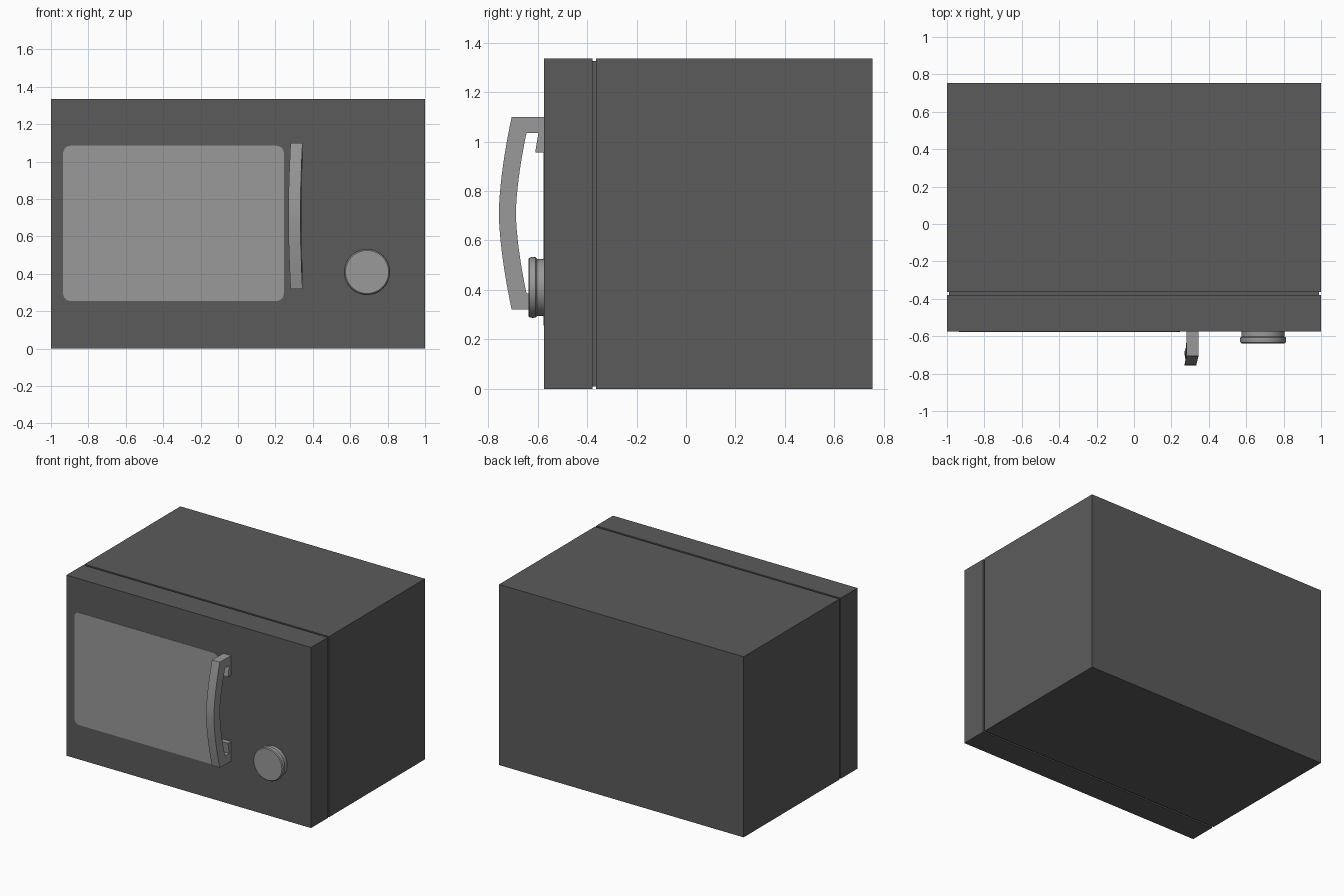
import bpy, bmesh, math

if "Cube" in bpy.data.objects:
    bpy.data.objects.remove(bpy.data.objects["Cube"])


def material(name, v):
    m = bpy.data.materials.new(name)
    m.diffuse_color = (v, v, v, 1)
    m.use_nodes = True
    m.node_tree.nodes["Principled BSDF"].inputs["Base Color"].default_value = m.diffuse_color
    return m


DARK = material("dark grey casing", 0.105)
LIGHT = material("light grey trim", 0.32)


def finish(name, bm, mat, smooth=False):
    bmesh.ops.recalc_face_normals(bm, faces=bm.faces)
    me = bpy.data.meshes.new(name)
    bm.to_mesh(me)
    bm.free()
    me.materials.append(mat)
    ob = bpy.data.objects.new(name, me)
    bpy.context.collection.objects.link(ob)
    if smooth:
        bpy.context.view_layer.objects.active = ob
        ob.select_set(True)
        bpy.ops.object.shade_smooth_by_angle(angle=math.radians(35))
        ob.select_set(False)
    return ob


def box(name, x, y, z, mat):
    bm = bmesh.new()
    bmesh.ops.create_cube(bm, size=1)
    for v in bm.verts:
        for i, (a, b) in enumerate((x, y, z)):
            v.co[i] = a if v.co[i] < 0 else b
    return finish(name, bm, mat)


def prism(name, points, offset, mat, smooth=False):
    """Closed outline extruded along an offset vector."""
    bm = bmesh.new()
    f = bm.faces.new([bm.verts.new(p) for p in points])
    r = bmesh.ops.extrude_face_region(bm, geom=[f])
    verts = [g for g in r["geom"] if isinstance(g, bmesh.types.BMVert)]
    bmesh.ops.translate(bm, verts=verts, vec=offset)
    return finish(name, bm, mat, smooth)


FRONT, H = -0.575, 1.335

# Casing, recessed groove core, door and control panel
box("oven_casing", (-1, 1), (-0.364, 0.755), (0, H), DARK)
box("groove_core", (-0.99, 0.99), (-0.39, -0.35), (0.01, H - 0.01), DARK)
box("door", (-1, 0.364), (FRONT, -0.379), (0, H), DARK)
box("control_panel", (0.364, 1), (FRONT, -0.379), (0, H), DARK)

# Door window: thin plate with rounded corners
x0, x1, z0, z1, r = -0.935, 0.245, 0.255, 1.085, 0.04
outline = []
for cx, cz, a0 in ((x1 - r, z1 - r, 0), (x0 + r, z1 - r, 90),
                   (x0 + r, z0 + r, 180), (x1 - r, z0 + r, 270)):
    for k in range(7):
        a = math.radians(a0 + 15 * k)
        outline.append((cx + r * math.cos(a), FRONT - 0.002, cz + r * math.sin(a)))
prism("door_window", outline, (0, 0.006, 0), LIGHT)

# Bowed handle: side profile, top half mirrored about the middle height
MID, N = 0.71, 10


def bow(y_mid, y_end, half, t):
    return (y_mid + (y_end - y_mid) * t ** 1.6, half * t)


outer = [bow(-0.757, -0.705, 0.39, k / N) for k in range(N + 1)]
inner = [bow(-0.688, -0.645, 0.325, k / N) for k in range(N + 1)]
back = FRONT + 0.003
half = outer + [(back, 0.39), (back, 0.245), (-0.61, 0.245), (-0.597, 0.325)] + inner[::-1]
lower = [(y, -z) for y, z in half[::-1]]
profile = half[:-1] + lower[:-1]
points = []
for y, z in profile:
    lean = -0.013 * min(1, max(0, (-0.70 - y) / 0.055))
    if (y, abs(z)) in inner:   # inner face leans with the outer one
        lean = -0.013 * (1 - (abs(z) / 0.325) ** 1.6)
    points.append((0.282 + lean, y, MID + z))
prism("door_handle", points, (0.064, 0, 0), LIGHT, True)

# Round control knob: lathed profile (radius, y)
rings = [(0.115, FRONT + 0.003), (0.115, -0.602), (0.122, -0.608), (0.123, -0.622),
         (0.121, -0.633), (0.115, -0.638)]
bm = bmesh.new()
SEG = 48
loops = [[bm.verts.new((0.69 + q * math.cos(2 * math.pi * k / SEG), y,
                        0.41 + q * math.sin(2 * math.pi * k / SEG))) for k in range(SEG)]
         for q, y in rings]
for a, b in zip(loops, loops[1:]):
    for k in range(SEG):
        n = (k + 1) % SEG
        bm.faces.new((a[k], a[n], b[n], b[k]))
bm.faces.new(loops[0])
bm.faces.new(loops[-1])
finish("control_knob", bm, LIGHT, True)
